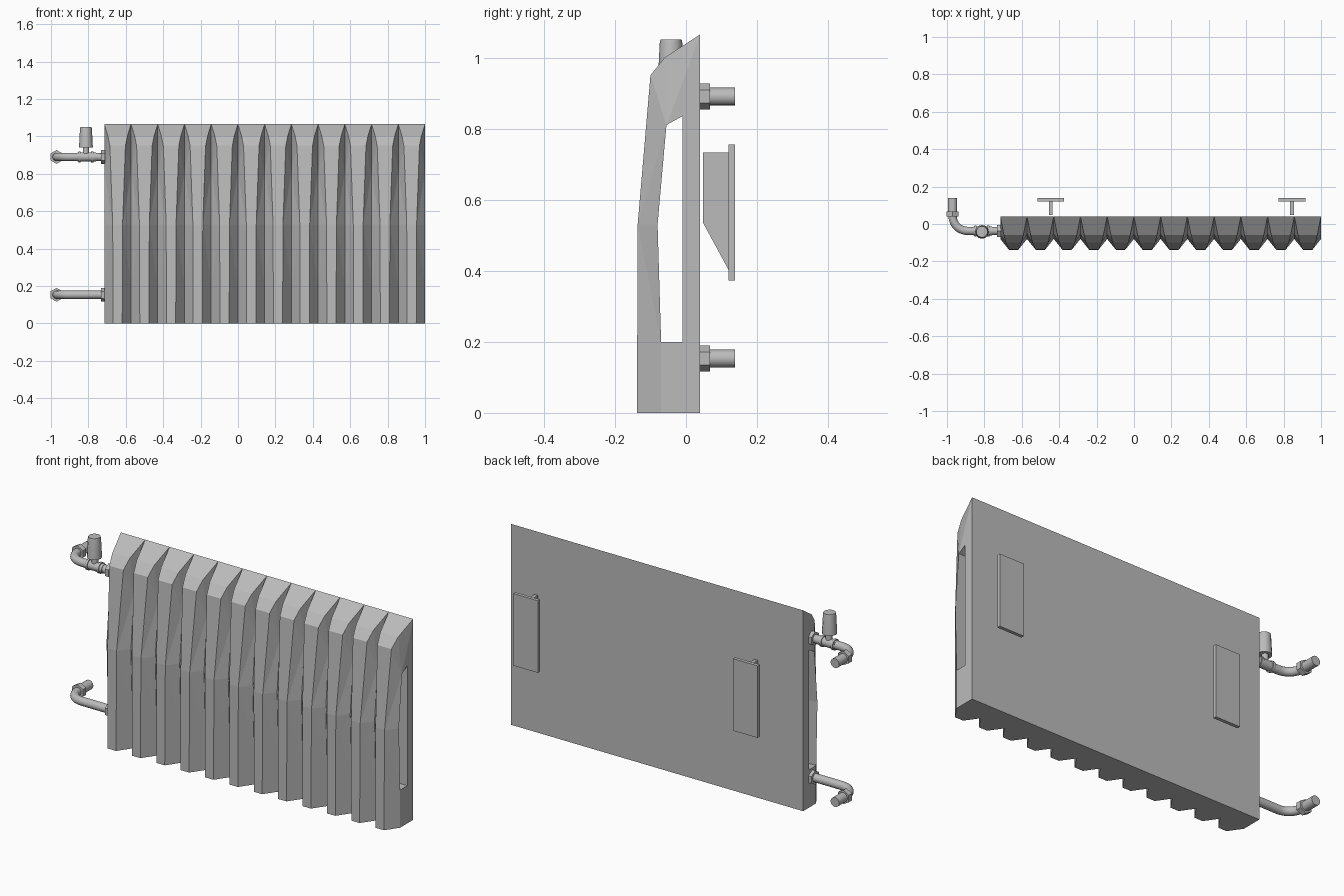
import bpy, bmesh, math
from mathutils import Vector

if "Cube" in bpy.data.objects:
    bpy.data.objects.remove(bpy.data.objects["Cube"])

mat = bpy.data.materials.new("grey_metal")
mat.diffuse_color = (0.5, 0.5, 0.5, 1)
mat.use_nodes = True
mat.node_tree.nodes["Principled BSDF"].inputs["Base Color"].default_value = mat.diffuse_color


def finish(bm, name, smooth=False):
    bmesh.ops.remove_doubles(bm, verts=bm.verts, dist=1e-5)
    bmesh.ops.recalc_face_normals(bm, faces=bm.faces)
    me = bpy.data.meshes.new(name)
    bm.to_mesh(me)
    bm.free()
    me.materials.append(mat)
    ob = bpy.data.objects.new(name, me)
    bpy.context.collection.objects.link(ob)
    if smooth:
        bpy.ops.object.select_all(action='DESELECT')
        ob.select_set(True)
        bpy.context.view_layer.objects.active = ob
        bpy.ops.object.shade_smooth_by_angle(angle=math.radians(35))
    return ob


def add_face(bm, pts):
    bm.faces.new([bm.verts.new(p) for p in pts])


def sweep(name, path, radii, sides=16, smooth=True, turn=0.0):
    """Closed round or polygonal bar along a path lying in one plane."""
    bm = bmesh.new()
    path = [Vector(p) for p in path]
    rings = []
    for i, p in enumerate(path):
        t = (path[min(i + 1, len(path) - 1)] - path[max(i - 1, 0)]).normalized()
        u = Vector((0, 0, 1)) if abs(t.z) < 0.9 else Vector((0, 1, 0))
        v = t.cross(u)
        ring = []
        for k in range(sides):
            a = 2 * math.pi * k / sides + turn
            ring.append(bm.verts.new(p + radii[i] * (u * math.cos(a) + v * math.sin(a))))
        rings.append(ring)
    for a, b in zip(rings, rings[1:]):
        for k in range(sides):
            j = (k + 1) % sides
            bm.faces.new((a[k], a[j], b[j], b[k]))
    bm.faces.new(rings[0])
    bm.faces.new(rings[-1])
    return finish(bm, name, smooth)


# Ribbed panel: front edge (y, z, side inset) and valley line (y, z)
X0, X1, RIBS, BACK, TOP = -0.715, 1.0, 12, 0.04, 1.065
PITCH = (X1 - X0) / RIBS
front = [(BACK, TOP, 0), (-0.06, 1.0, 0.02), (-0.1, 0.95, 0.03),
         (-0.136, 0.53, 0.045), (-0.138, 0, 0.047)]
fold = [(-0.055, 0.81), (-0.08, 0.53), (-0.07, 0.2), (-0.07, 0)]
slot = [(-0.01, 0.835)] + fold[:3] + [(-0.01, 0.2)]

bm = bmesh.new()
for r in range(RIBS):
    xa = X0 + r * PITCH
    xb = xa + PITCH
    # front strips
    for p, q in zip(front, front[1:]):
        add_face(bm, [(xa + p[2], p[0], p[1]), (xb - p[2], p[0], p[1]),
                      (xb - q[2], q[0], q[1]), (xa + q[2], q[0], q[1])])
    # slanted flanks
    for x, s in ((xa, 1), (xb, -1)):
        P = [Vector((x + s * i, y, z)) for y, z, i in front]
        F = [Vector((x, y, z)) for y, z in fold]
        for tri in ((P[0], P[1], F[0]), (P[1], P[2], F[0]), (P[2], P[3], F[0]),
                    (P[3], F[1], F[0]), (P[3], F[2], F[1]), (P[3], P[4], F[2]),
                    (P[4], F[3], F[2])):
            add_face(bm, tri)
    # underside
    i, yf, yv = front[-1][2], front[-1][0], fold[-1][0]
    add_face(bm, [(xa, BACK, 0), (xa, yv, 0), (xa + i, yf, 0),
                  (xb - i, yf, 0), (xb, yv, 0), (xb, BACK, 0)])
    # back sheet and the tunnel running through all ribs
    add_face(bm, [(xa, BACK, 0), (xb, BACK, 0), (xb, BACK, TOP), (xa, BACK, TOP)])
    for p, q in zip(slot, slot[1:] + slot[:1]):
        add_face(bm, [(xa, *p), (xb, *p), (xb, *q), (xa, *q)])
# end walls around the tunnel opening
for x in (X0, X1):
    for poly in ([(BACK, TOP), slot[1], slot[0]],
                 [(BACK, TOP), slot[0], slot[4], (BACK, 0)],
                 [slot[3], fold[3], (BACK, 0), slot[4]]):
        add_face(bm, [(x, y, z) for y, z in poly])
panel = finish(bm, "ribbed_panel")
# keep every outer face pointing outward
bm = bmesh.new()
bm.from_mesh(panel.data)
tunnel = []
for f in bm.faces:
    c, n = f.calc_center_median(), f.normal
    if abs(c.y - BACK) < 1e-4 and abs(n.y) > 0.99:
        want = Vector((0, 1, 0))
    elif c.z < 1e-4:
        want = Vector((0, 0, -1))
    elif abs(n.x) > 1e-3:
        off = (c.x - X0) / PITCH
        near = off - math.floor(off + 1e-5)
        side = 1 if near > 0.5 else -1
        if c.x < X0 + 1e-4:
            side = -1
        elif c.x > X1 - 1e-4:
            side = 1
        want = Vector((side, 0, 0))
    elif all(any(abs(v.co.y - y) + abs(v.co.z - z) < 1e-4 for y, z in slot) for v in f.verts):
        want = Vector((0, -0.045, 0.5)) - Vector((0, c.y, c.z))
    else:
        want = Vector((0, -1, 0))
    if n.dot(want) < 0:
        f.normal_flip()
bm.to_mesh(panel.data)
bm.free()

# Feed and return pipes with their nuts
PY, PX, BEND = -0.037, -0.97, 0.08
for label, z in (("upper", 0.89), ("lower", 0.153)):
    path = [(X0, PY, z)]
    for k in range(9):
        a = math.pi / 2 * k / 8
        path.append((PX + BEND - BEND * math.sin(a), PY + BEND - BEND * math.cos(a), z))
    path.append((PX, 0.05, z))
    sweep(label + "_pipe", path, [0.022] * len(path))
    sweep(label + "_wall_stub", [(PX, 0.06, z), (PX, 0.138, z)], [0.025] * 2)
    sweep(label + "_wall_nut", [(PX, 0.04, z), (PX, 0.068, z)], [0.037] * 2, 6, False)
    sweep(label + "_panel_nut", [(X0 - 0.018, PY, z), (X0 + 0.003, PY, z)], [0.037] * 2, 6, False)

# Valve on the upper pipe
VX, VZ = -0.813, 0.89
sweep("valve_body", [(VX - 0.045, PY, VZ), (VX + 0.055, PY, VZ)], [0.024] * 2)
for n, dx in enumerate((-0.034, 0.034)):
    sweep(f"valve_ring_{n}", [(VX + dx - 0.006, PY, VZ), (VX + dx + 0.006, PY, VZ)], [0.029] * 2)
sweep("valve_stem", [(VX, PY, VZ), (VX, PY, 0.945)], [0.016] * 2)
sweep("valve_cap", [(VX, PY - 0.005, 0.94), (VX, PY - 0.005, 1.04), (VX, PY - 0.005, 1.05)],
      [0.037, 0.032, 0.03], 12)

# Wall brackets: flat plate with a tapered web
for n, x in enumerate((-0.445, 0.845)):
    for part, half, prof in (
            ("plate", 0.072, [(0.12, 0.373), (0.138, 0.373), (0.138, 0.755), (0.12, 0.755)]),
            ("web", 0.01, [(0.048, 0.733), (0.121, 0.733), (0.121, 0.4), (0.048, 0.535)])):
        bm = bmesh.new()
        f = bm.faces.new([bm.verts.new((x - half, y, z)) for y, z in prof])
        ext = bmesh.ops.extrude_face_region(bm, geom=[f])["geom"]
        bmesh.ops.translate(bm, vec=(2 * half, 0, 0),
                            verts=[v for v in ext if isinstance(v, bmesh.types.BMVert)])
        finish(bm, f"bracket_{part}_{n}")
